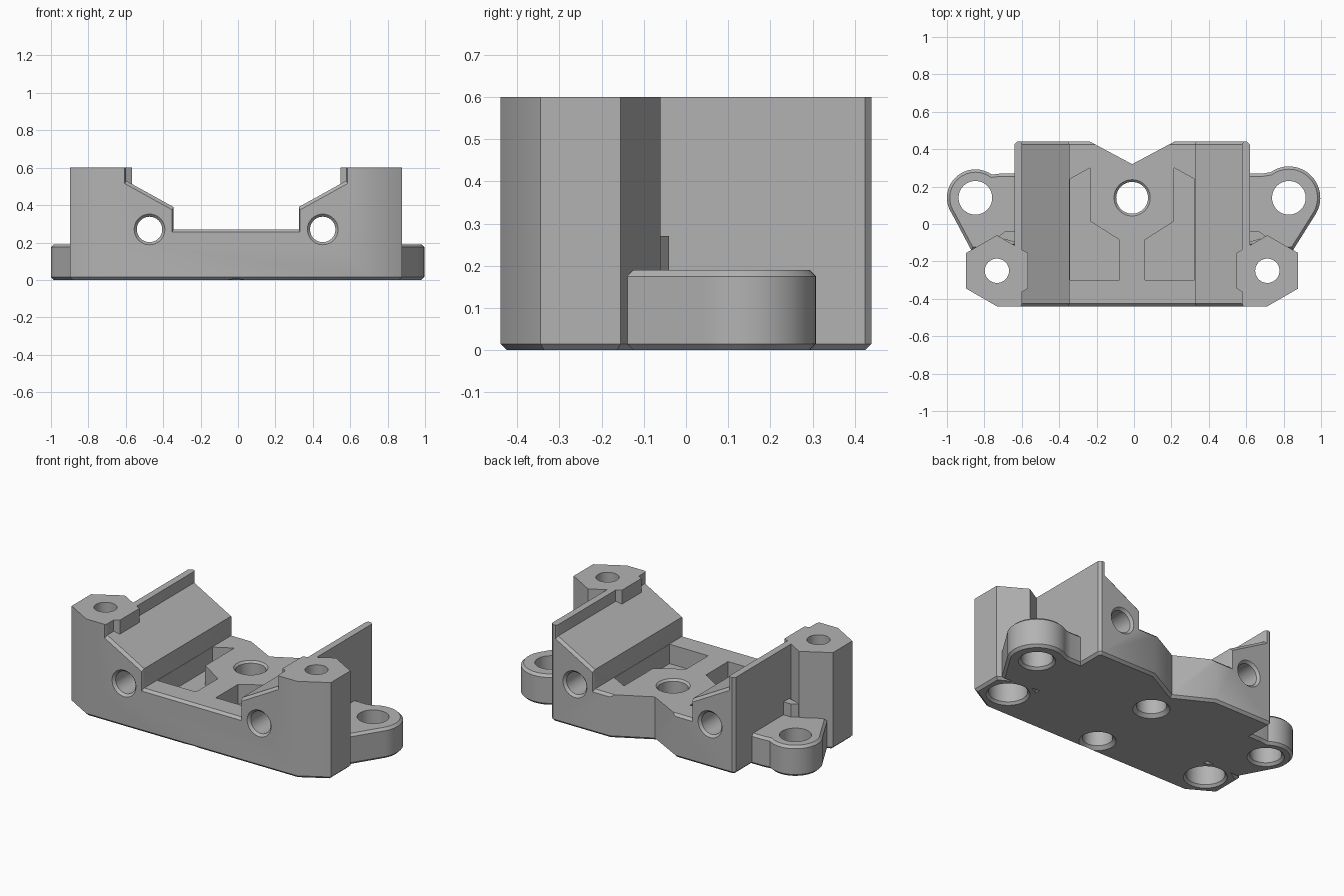
import bpy, bmesh, math
from mathutils import Vector

CX = -0.01          # symmetry plane of the bracket

cube = bpy.data.objects.get("Cube")
if cube:
    bpy.data.objects.remove(cube, do_unlink=True)

grey = bpy.data.materials.new("plain grey")
grey.use_nodes = True
grey.diffuse_color = (0.45, 0.45, 0.45, 1)
grey.node_tree.nodes["Principled BSDF"].inputs["Base Color"].default_value = grey.diffuse_color


def loft(name, sections, bevel_levels=()):
    """Closed solid through matching rings of points; bevels edges lying at given heights."""
    bm = bmesh.new()
    rings = [[bm.verts.new(p) for p in s] for s in sections]
    n = len(rings[0])
    for a, b in zip(rings, rings[1:]):
        for i in range(n):
            j = (i + 1) % n
            bm.faces.new((a[i], a[j], b[j], b[i]))
    bm.faces.new(rings[0])
    bm.faces.new(rings[-1])
    bmesh.ops.recalc_face_normals(bm, faces=bm.faces)
    edges = [e for e in bm.edges
             if any(all(abs(v.co.z - h) < 1e-5 for v in e.verts) for h in bevel_levels)]
    if edges:
        bmesh.ops.bevel(bm, geom=edges, offset=0.015, segments=1, affect='EDGES')
    mesh = bpy.data.meshes.new(name)
    bm.to_mesh(mesh)
    bm.free()
    mesh.materials.append(grey)
    ob = bpy.data.objects.new(name, mesh)
    bpy.context.collection.objects.link(ob)
    return ob


def prism(name, outline, z0, z1, bevel_levels=()):
    return loft(name, [[(x + CX, y, z) for x, y in outline] for z in (z0, z1)], bevel_levels)


def hole(rings, x, y=0, z=0, along_y=False, sides=48):
    """Turned cutter from (radius, distance) pairs."""
    sections = []
    for r, d in rings:
        ring = []
        for i in range(sides):
            a = math.tau * i / sides
            u, v = r * math.cos(a), r * math.sin(a)
            ring.append((x + CX + u, d, z + v) if along_y else (x + CX + u, y + v, d))
        sections.append(ring)
    return loft("hole_cutter", sections)


def cut(target, cutter):
    cutter.hide_render = True
    mod = target.modifiers.new("cut", 'BOOLEAN')
    mod.operation = 'DIFFERENCE'
    mod.solver = 'EXACT'
    mod.object = cutter
    bpy.context.view_layer.objects.active = target
    bpy.ops.object.modifier_apply(modifier=mod.name)
    bpy.data.objects.remove(cutter, do_unlink=True)


def mirrored(half):
    return half + [(-x, y) for x, y in reversed(half) if x > 0]


def flip(points, s):
    return [(x * s, y) for x, y in points]


# Main block, with chamfered foot and V notch at the back
body = prism("bracket_body", mirrored([
    (0, 0.32), (0.225, 0.44), (0.615, 0.44), (0.63, 0.425), (0.63, -0.114),
    (0.723, -0.06), (0.888, -0.155), (0.888, -0.345), (0.723, -0.44)]), 0, 0.6, (0,))

# Sloped channel, flared at both ends, leaving the hexagonal posts standing
profile = mirrored([(0.335, 0.27), (0.335, 0.39), (0.588, 0.53), (0.588, 0.7)])
channel = loft("channel_cutter", [
    [(x + CX + math.copysign(d * 0.5, x), y, z - d) for x, z in profile]
    for y, d in ((-0.46, 0.035), (-0.425, 0), (0.425, 0), (0.46, 0.035))])
hexagon = [(0.723, -0.06), (0.888, -0.155), (0.888, -0.345),
           (0.723, -0.44), (0.558, -0.345), (0.558, -0.155)]
for s in (1, -1):
    cut(channel, prism("post_cutter", flip(hexagon, s), 0.2, 0.9))
cut(body, channel)

# Pockets either side of the centre rib
pocket = [(0.333, -0.3), (0.068, -0.3), (0.068, -0.085),
          (0.225, 0.015), (0.225, 0.3), (0.333, 0.24)]
for s in (1, -1):
    cut(body, prism("pocket_cutter", flip(pocket, s), 0.15, 0.3))

# Centre hole and blind hole underneath
cut(body, hole([(0.107, -0.002), (0.085, 0.02), (0.085, 0.258), (0.1, 0.273)], 0, 0.14))
cut(body, hole([(0.107, -0.002), (0.085, 0.02), (0.085, 0.11)], 0, -0.33))

for s in (1, -1):
    # Rod bores and counterbored post holes
    cut(body, hole([(0.084, -0.442), (0.068, -0.425), (0.068, 0.425), (0.084, 0.442)],
                   0.463 * s, z=0.27, along_y=True))
    cut(body, hole([(0.125, -0.002), (0.11, 0.015), (0.11, 0.15), (0.065, 0.15),
                    (0.065, 0.62)], 0.723 * s, -0.25))

    # Mounting ears
    r = 0.168 if s > 0 else 0.152
    arc = [(0.838 + r * math.cos(a), 0.14 + r * math.sin(a))
           for a in (math.radians(125 - 160 * i / 24) for i in range(25))]
    outline = [(0.6, 0.27), (0.7, 0.27)] + arc + [(0.86, -0.14), (0.6, -0.12)]
    side = "left" if s > 0 else "right"
    ear = prism(side + "_ear", flip(outline, s), 0, 0.19, (0, 0.19))
    cut(ear, hole([(0.107, -0.002), (0.09, 0.015), (0.09, 0.2)], 0.838 * s, 0.14))

    # Small web behind each post
    prism(side + "_web", flip([(0.62, -0.1), (0.72, -0.07), (0.68, -0.04), (0.62, -0.04)], s),
          0.17, 0.27)

# Smooth bores, sharp edges
for ob in bpy.context.scene.objects:
    if ob.type == 'MESH':
        bpy.ops.object.select_all(action='DESELECT')
        ob.select_set(True)
        bpy.context.view_layer.objects.active = ob
        bpy.ops.object.shade_smooth_by_angle(angle=math.radians(30))
